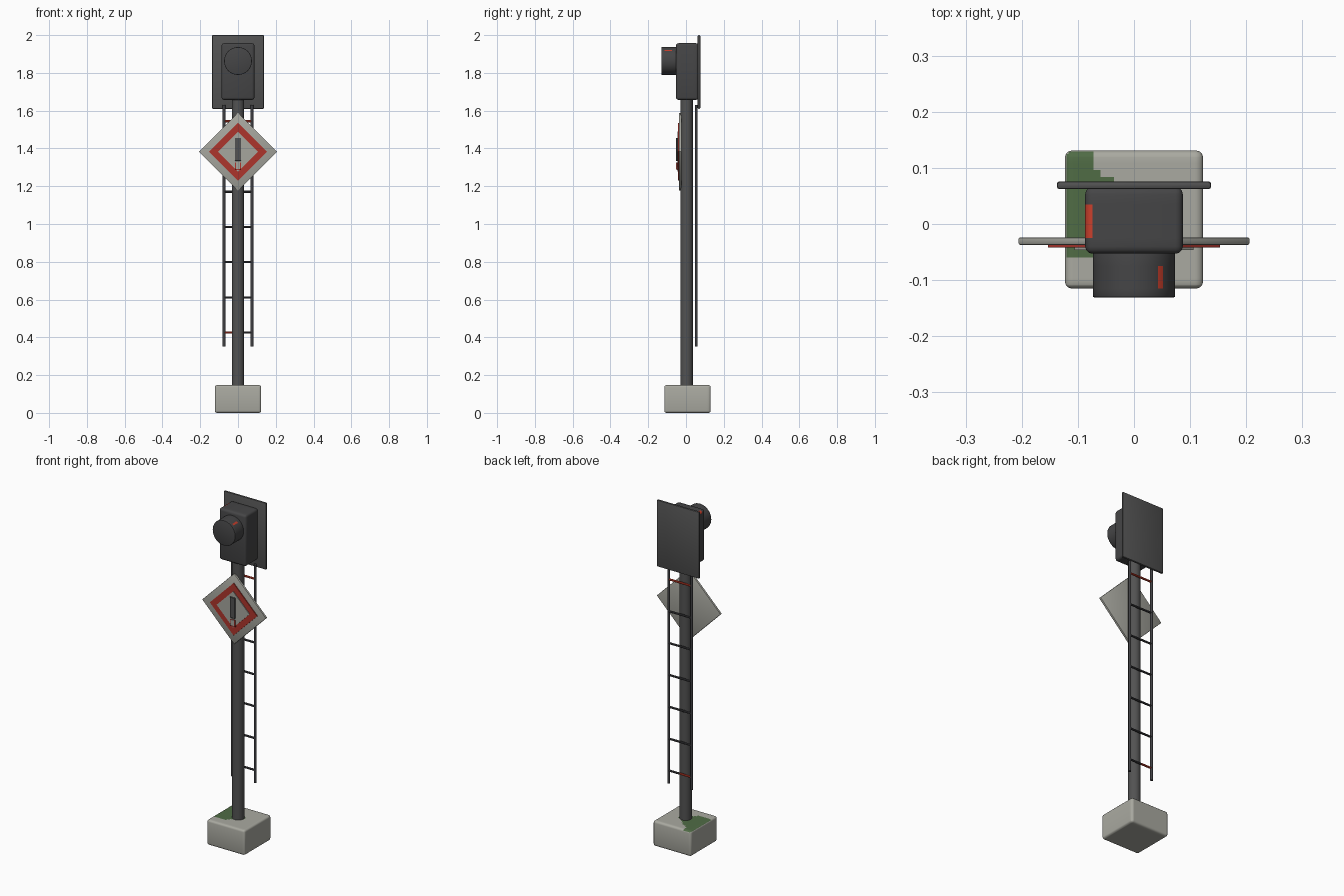
import bpy, bmesh, math
from mathutils import Vector, Matrix

if "Cube" in bpy.data.objects:
    bpy.data.objects.remove(bpy.data.objects["Cube"])


def mat(name, r, g, b):
    m = bpy.data.materials.new(name)
    m.diffuse_color = (r, g, b, 1)
    m.use_nodes = True
    m.node_tree.nodes["Principled BSDF"].inputs["Base Color"].default_value = m.diffuse_color
    return m


CONCRETE = mat("concrete_grey", .40, .40, .355)
SIGN = mat("sign_grey", .38, .38, .34)
POLE = mat("pole_grey", .085, .085, .085)
HEAD = mat("housing_grey", .06, .06, .062)
STEEL = mat("ladder_steel", .05, .05, .055)
RED = mat("sign_red", .42, .035, .025)
RUST = mat("rust_red", .6, .05, .025)
MOSS = mat("moss_green", .08, .15, .06)


def finish(name, bm, materials, angle=35):
    me = bpy.data.meshes.new(name)
    bm.to_mesh(me)
    bm.free()
    ob = bpy.data.objects.new(name, me)
    bpy.context.collection.objects.link(ob)
    for m in materials:
        me.materials.append(m)
    bpy.ops.object.select_all(action='DESELECT')
    ob.select_set(True)
    bpy.context.view_layer.objects.active = ob
    bpy.ops.object.shade_smooth_by_angle(angle=math.radians(angle))
    return ob


def paint(bm, cuts, rule):
    """Slice along (axis, value) cuts, then give faces passing the rule slot 1."""
    for axis, value in cuts:
        n = Vector((0, 0, 0))
        n[axis] = 1
        bmesh.ops.bisect_plane(bm, geom=bm.verts[:] + bm.edges[:] + bm.faces[:],
                               plane_co=n * value, plane_no=n)
    for f in bm.faces:
        f.normal_update()
        if rule(f.calc_center_median(), f.normal):
            f.material_index = 1


def box(name, lo, hi, materials, bevel=0, segs=3, turn=0, cuts=(), rule=None):
    lo, hi = Vector(lo), Vector(hi)
    bm = bmesh.new()
    bmesh.ops.create_cube(bm, size=1)
    bmesh.ops.scale(bm, vec=hi - lo, verts=bm.verts)
    if bevel:
        bmesh.ops.bevel(bm, geom=bm.edges[:], offset=bevel, segments=segs,
                        profile=.5, affect='EDGES')
    if turn:
        bmesh.ops.rotate(bm, matrix=Matrix.Rotation(turn, 3, 'Y'), verts=bm.verts)
    bmesh.ops.translate(bm, vec=(lo + hi) / 2, verts=bm.verts)
    if rule:
        paint(bm, cuts, rule)
    return finish(name, bm, materials)


def rod(name, a, b, r, materials, segs=12, bevel=0, cuts=(), rule=None):
    a, b = Vector(a), Vector(b)
    bm = bmesh.new()
    bmesh.ops.create_cone(bm, cap_ends=True, segments=segs, radius1=r, radius2=r,
                          depth=(b - a).length)
    if bevel:
        rims = [e for e in bm.edges if any(len(f.verts) > 4 for f in e.link_faces)]
        bmesh.ops.bevel(bm, geom=rims, offset=bevel, segments=2, profile=.5, affect='EDGES')
    rot = Vector((0, 0, 1)).rotation_difference(b - a).to_matrix()
    bmesh.ops.rotate(bm, matrix=rot, verts=bm.verts)
    bmesh.ops.translate(bm, vec=(a + b) / 2, verts=bm.verts)
    if rule:
        paint(bm, cuts, rule)
    return finish(name, bm, materials)


# Concrete foot with a moss patch on top
steps = [(ax, -.12 + .012 * i) for ax in (0, 1) for i in range(21)]
box("concrete_foot", (-.123, -.115, 0), (.123, .131, .147), [CONCRETE, MOSS], .012,
    cuts=steps,
    rule=lambda c, n: c.z > .142 and c.y > -.065
    and c.x < max(-.075, .04 - 1.2 * abs(c.y - .01)))

# Pole
rod("pole", (0, .003, .13), (0, .003, 1.67), .033, [POLE], 32)

# Signal housing with a rust streak on its left top edge, and the lamp
box("signal_housing", (-.087, -.053, 1.657), (.087, .066, 1.957), [HEAD, RUST], .013,
    cuts=[(1, -.025), (1, .035)],
    rule=lambda c, n: -.025 < c.y < .035 and n.x < -.2 and n.z > .2)
rod("lamp_barrel", (0, -.04, 1.863), (0, -.131, 1.863), .0735, [HEAD, RUST], 40, .003,
    cuts=[(1, -.115), (1, -.075)],
    rule=lambda c, n: -.115 < c.y < -.075 and .04 < c.x < .05 and c.z > 1.9)

# Back board
box("back_board", (-.1375, .062, 1.61), (.1375, .076, 2.0), [POLE], .005, 2)

# Ladder: two rails and seven rungs, some rusty
for side, s in (("left", -1), ("right", 1)):
    rod("ladder_rail_" + side, (s * .074, .054, .352), (s * .074, .054, 1.63), .0075, [STEEL])
for i in range(7):
    z = .425 + .1865 * i
    rod("ladder_rung_%d" % (i + 1), (-.074, .054, z), (.074, .054, z), .006,
        [STEEL, RUST], 10, cuts=[(0, 0)],
        rule=lambda c, n, i=i: i == 6 or (i == 0 and c.x < 0))


# Diamond sign: grey plate, red border, grey centre, exclamation mark
def diamond(name, half, y0, y1, m, bevel=0):
    h = half / math.sqrt(2)
    box(name, (-h, y0, 1.383 - h), (h, y1, 1.383 + h), [m], bevel, 2, math.pi / 4)


diamond("sign_plate", .207, -.037, -.024, SIGN, .003)
diamond("sign_red_border", .153, -.042, -.036, RED)
diamond("sign_centre", .106, -.046, -.041, SIGN)
box("sign_mark_bar", (-.017, -.053, 1.334), (.017, -.045, 1.456), [POLE], .002, 1)
box("sign_mark_dot", (-.017, -.051, 1.286), (.017, -.045, 1.325), [RED])
box("sign_mark_dot_centre", (-.01, -.053, 1.292), (.01, -.05, 1.325), [SIGN])
